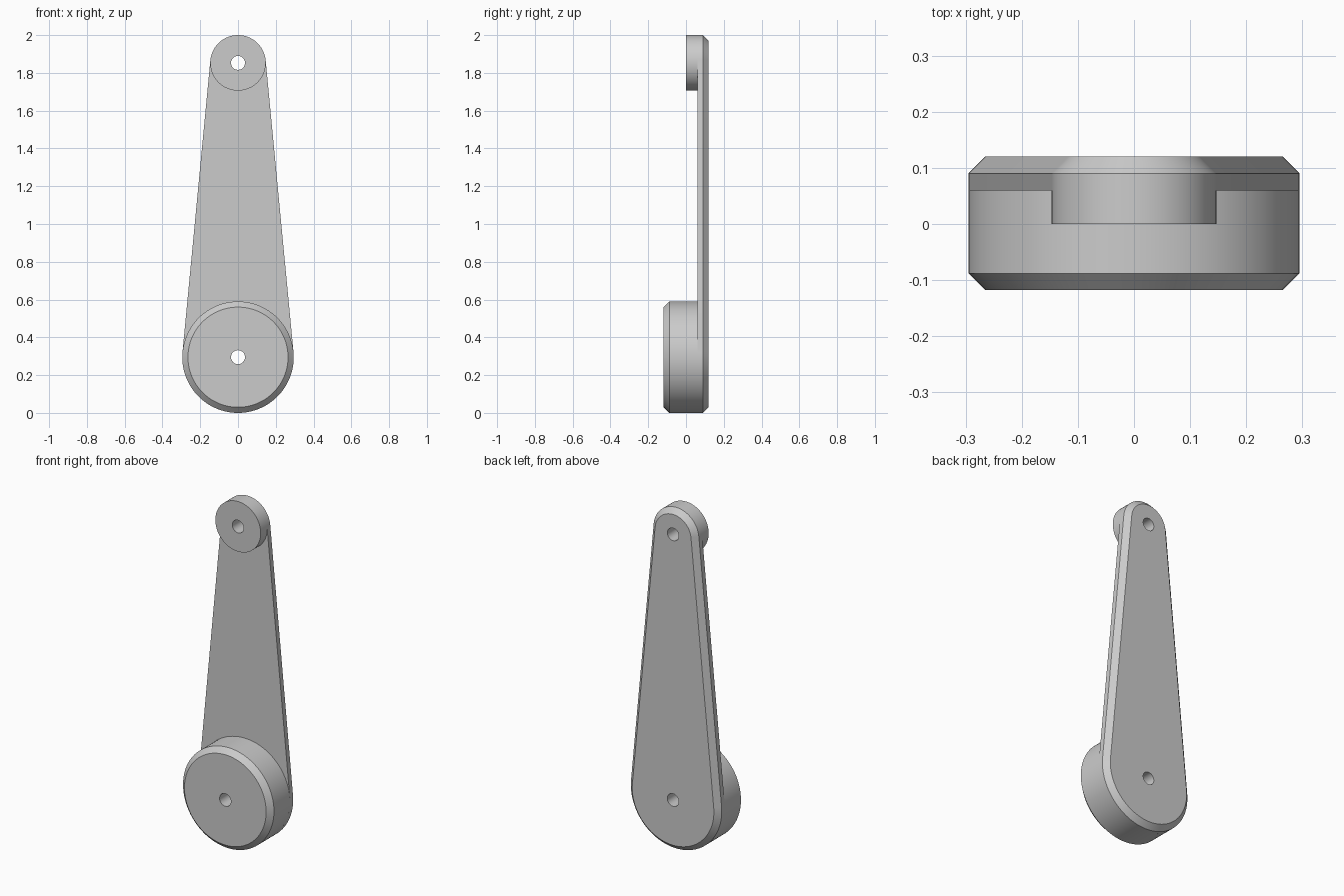
import bpy, bmesh, math
from mathutils import Vector

cube = bpy.data.objects.get("Cube")
if cube:
    bpy.data.objects.remove(cube, do_unlink=True)

LOW_Z, LOW_R = 0.295, 0.295
TOP_Z, TOP_R = 1.853, 0.147
HOLE_R, CHAMFER = 0.037, 0.03

grey = bpy.data.materials.new("plain grey")
grey.use_nodes = True
colour = (0.6, 0.6, 0.6, 1)
grey.diffuse_color = colour
grey.node_tree.nodes["Principled BSDF"].inputs["Base Color"].default_value = colour


def arc(z, r, start, end, n):
    angles = [start + (end - start) * i / n for i in range(n + 1)]
    return [(r * math.cos(a), z + r * math.sin(a)) for a in angles]


def circle(z, r, n=96):
    return arc(z, r, 0, 2 * math.pi, n)[:-1]


def arm_outline(inset):
    # Two end arcs joined by their common tangents
    t = math.asin((LOW_R - TOP_R) / (TOP_Z - LOW_Z))
    return (arc(TOP_Z, TOP_R - inset, t, math.pi - t, 48)
            + arc(LOW_Z, LOW_R - inset, math.pi - t, 2 * math.pi + t, 64))


def solid(name, sections, hole_centres):
    """Loft outlines front to back, with round holes straight through."""
    bm = bmesh.new()

    def ring(points, y):
        verts = [bm.verts.new((x, y, z)) for x, z in points]
        return verts, [bm.edges.new((v, verts[i - 1])) for i, v in enumerate(verts)]

    def skin(a, b):
        for i in range(len(a)):
            bm.faces.new((a[i - 1], a[i], b[i], b[i - 1]))

    rings = [ring(points, y) for y, points in sections]
    for a, b in zip(rings, rings[1:]):
        skin(a[0], b[0])
    front, back = list(rings[0][1]), list(rings[-1][1])
    for z in hole_centres:
        a = ring(circle(z, HOLE_R, 32), sections[0][0])
        b = ring(circle(z, HOLE_R, 32), sections[-1][0])
        skin(a[0], b[0])
        front += a[1]
        back += b[1]
    for edges, side in ((front, -1), (back, 1)):
        bmesh.ops.triangle_fill(bm, edges=edges, use_beauty=True, use_dissolve=False,
                                normal=Vector((0, side, 0)))
    bmesh.ops.recalc_face_normals(bm, faces=bm.faces)
    mesh = bpy.data.meshes.new(name)
    bm.to_mesh(mesh)
    bm.free()
    mesh.materials.append(grey)
    obj = bpy.data.objects.new(name, mesh)
    bpy.context.collection.objects.link(obj)
    bpy.ops.object.select_all(action='DESELECT')
    obj.select_set(True)
    bpy.context.view_layer.objects.active = obj
    bpy.ops.object.shade_smooth_by_angle(angle=math.radians(30))


# Tapered arm, chamfered around its back edge
solid("arm_plate", [(0.06, arm_outline(0)), (0.09, arm_outline(0)),
                    (0.12, arm_outline(CHAMFER))], [LOW_Z, TOP_Z])

# Large hub, chamfered around its front edge
solid("lower_hub", [(-0.118, circle(LOW_Z, LOW_R - CHAMFER)),
                    (-0.088, circle(LOW_Z, LOW_R)),
                    (0.06, circle(LOW_Z, LOW_R))], [LOW_Z])

# Small plain hub
solid("upper_hub", [(0.0, circle(TOP_Z, TOP_R)), (0.06, circle(TOP_Z, TOP_R))], [TOP_Z])
